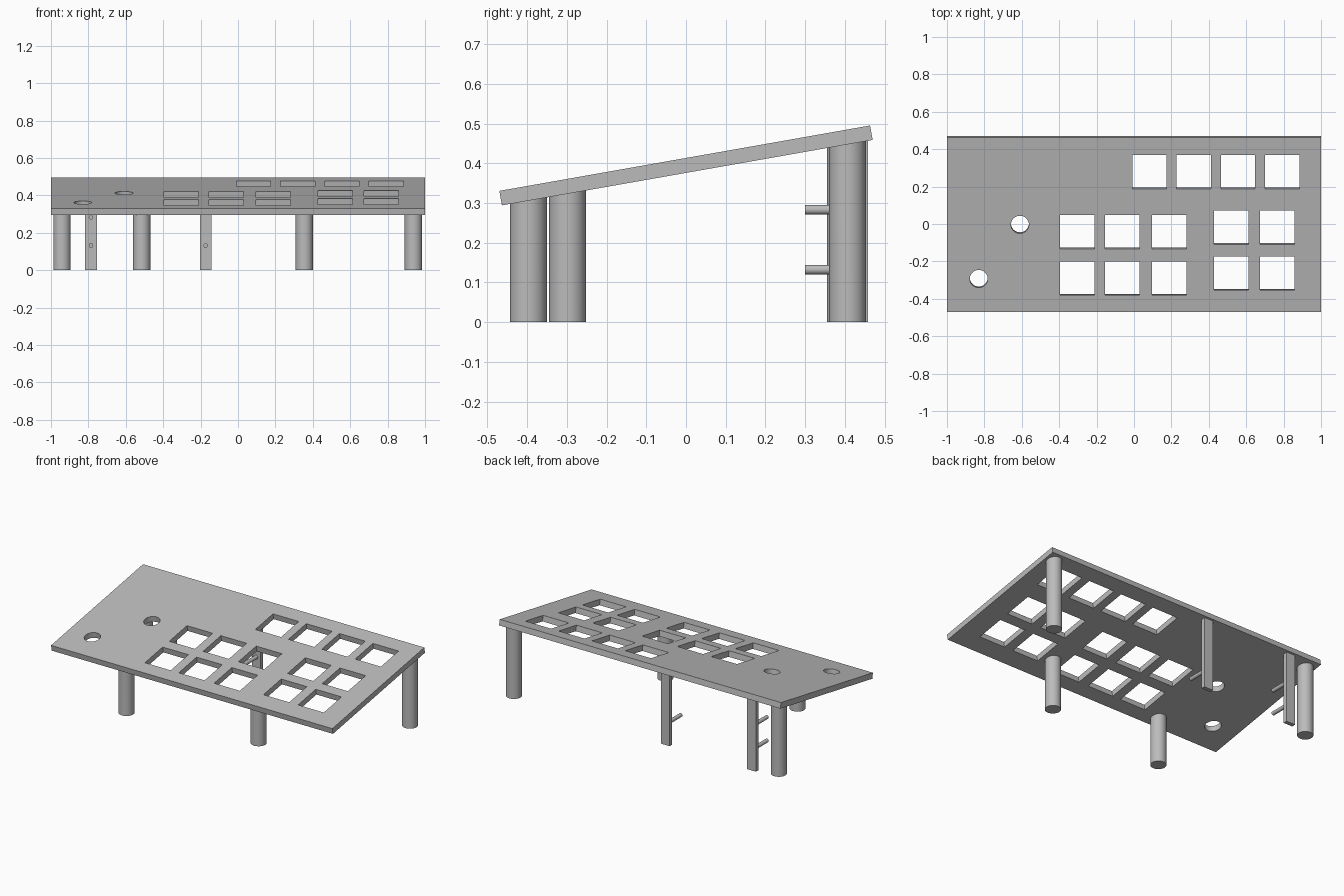
import bpy
import bmesh
from math import radians, tan, cos
from mathutils import Matrix

default = bpy.data.objects.get("Cube")
if default:
    bpy.data.objects.remove(default, do_unlink=True)

TILT = radians(10)
THICK = 0.037
MID_Z = 0.3945
PLATE_POSE = Matrix.Translation((0, 0, MID_Z)) @ Matrix.Rotation(TILT, 4, "X")

grey = bpy.data.materials.new("plain grey")
grey.use_nodes = True
grey.diffuse_color = (0.5, 0.5, 0.5, 1)
grey.node_tree.nodes["Principled BSDF"].inputs["Base Color"].default_value = (0.5, 0.5, 0.5, 1)


def make_object(name, bm, smooth=False):
    mesh = bpy.data.meshes.new(name)
    bm.to_mesh(mesh)
    bm.free()
    mesh.materials.append(grey)
    obj = bpy.data.objects.new(name, mesh)
    bpy.context.collection.objects.link(obj)
    bpy.ops.object.select_all(action="DESELECT")
    obj.select_set(True)
    bpy.context.view_layer.objects.active = obj
    if smooth:
        bpy.ops.object.shade_smooth_by_angle(angle=radians(30))
    return obj


def add_box(bm, centre, size):
    bmesh.ops.create_cube(bm, size=1, matrix=Matrix.Translation(centre) @ Matrix.Diagonal((*size, 1)))


def add_cylinder(bm, matrix, radius, depth, sides=48):
    bmesh.ops.create_cone(bm, cap_ends=True, segments=sides, radius1=radius,
                          radius2=radius, depth=depth, matrix=matrix)


def meet_plate(bm):
    # Slant the upper end so that it sinks just into the plate
    for v in bm.verts:
        if v.co.z > 0.1:
            v.co.z = MID_Z + v.co.y * tan(TILT) - THICK / 2 / cos(TILT) + 0.004


# Tilted plate with square and round openings
bm = bmesh.new()
add_box(bm, (0, 0, 0), (2, 0.948, THICK))
plate = make_object("top_plate", bm)

bm = bmesh.new()
SQUARE = 0.183
square_rows = [
    (0.281, (0.083, 0.319, 0.556, 0.793)),
    (-0.04, (-0.304, -0.063, 0.188)),
    (-0.287, (-0.304, -0.063, 0.188)),
    (-0.015, (0.52, 0.766)),
    (-0.26, (0.52, 0.766)),
]
for y, columns in square_rows:
    for x in columns:
        add_box(bm, (x, y / cos(TILT), 0), (SQUARE, SQUARE, 0.2))
for x, y in ((-0.61, 0), (-0.83, -0.29)):
    add_cylinder(bm, Matrix.Translation((x, y / cos(TILT), 0)), 0.048, 0.2)
cutter = make_object("opening_cutter", bm)
cutter.hide_render = True

cut = plate.modifiers.new("openings", "BOOLEAN")
cut.operation = "DIFFERENCE"
cut.solver = "EXACT"
cut.object = cutter
bpy.context.view_layer.objects.active = plate
bpy.ops.object.modifier_apply(modifier=cut.name)
bpy.data.objects.remove(cutter, do_unlink=True)
plate.data.transform(PLATE_POSE)
bpy.ops.object.select_all(action="DESELECT")
plate.select_set(True)
bpy.ops.object.shade_smooth_by_angle(angle=radians(30))

# Round legs
legs = {
    "front_right_leg": (-0.515, -0.397),
    "front_left_leg": (0.355, -0.298),
    "rear_right_leg": (-0.941, 0.401),
    "rear_left_leg": (0.938, 0.407),
}
for name, (x, y) in legs.items():
    bm = bmesh.new()
    add_cylinder(bm, Matrix.Translation((x, y, 0.15)), 0.0465, 0.3)
    meet_plate(bm)
    make_object(name, bm, smooth=True)

# Flat rear posts with forward-pointing pegs
POST_Y, POST_DEPTH, PEG_TIP = 0.445, 0.026, 0.30
posts = {"outer": (-0.786, (0.132, 0.283)), "inner": (-0.173, (0.132,))}
for name, (x, peg_heights) in posts.items():
    bm = bmesh.new()
    add_box(bm, (x, POST_Y, 0.15), (0.063, POST_DEPTH, 0.3))
    meet_plate(bm)
    make_object(name + "_post", bm)
    for i, z in enumerate(peg_heights):
        bm = bmesh.new()
        pose = Matrix.Translation((x, (PEG_TIP + POST_Y) / 2, z)) @ Matrix.Rotation(radians(90), 4, "X")
        add_cylinder(bm, pose, 0.012, POST_Y - PEG_TIP, sides=32)
        make_object(f"{name}_peg_{i + 1}", bm, smooth=True)
